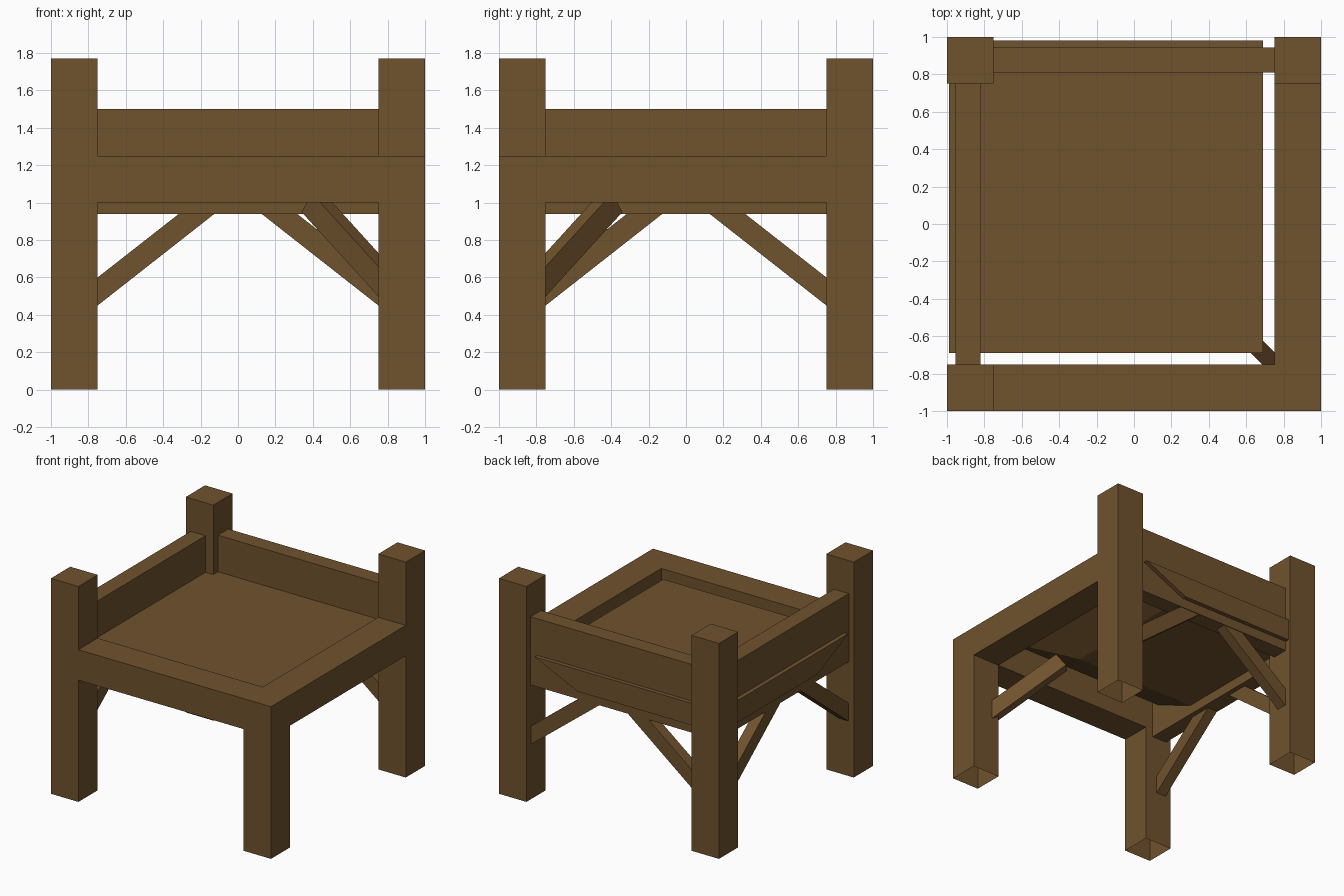
import bpy, bmesh
from mathutils import Vector

if "Cube" in bpy.data.objects:
    bpy.data.objects.remove(bpy.data.objects["Cube"])

wood = bpy.data.materials.new("brown wood")
wood.diffuse_color = (0.162, 0.085, 0.027, 1)
wood.use_nodes = True
wood.node_tree.nodes["Principled BSDF"].inputs["Base Color"].default_value = wood.diffuse_color


def solid(name, bottom, top, open_bottom=False):
    """Solid between two matching four-point loops."""
    bm = bmesh.new()
    lo = [bm.verts.new(p) for p in bottom]
    hi = [bm.verts.new(p) for p in top]
    bm.faces.new(hi)
    base = bm.faces.new(lo[::-1])
    for i in range(4):
        j = (i + 1) % 4
        bm.faces.new((lo[i], lo[j], hi[j], hi[i]))
    bmesh.ops.recalc_face_normals(bm, faces=bm.faces[:])
    if open_bottom:
        bmesh.ops.delete(bm, geom=[base], context='FACES_ONLY')
    me = bpy.data.meshes.new(name)
    bm.to_mesh(me)
    bm.free()
    me.materials.append(wood)
    ob = bpy.data.objects.new(name, me)
    bpy.context.collection.objects.link(ob)
    return ob


def rect(x0, x1, y0, y1, z):
    return [(x0, y0, z), (x1, y0, z), (x1, y1, z), (x0, y1, z)]


def box(name, x0, x1, y0, y1, z0, z1, open_bottom=False):
    return solid(name, rect(x0, x1, y0, y1, z0), rect(x0, x1, y0, y1, z1), open_bottom)


P = 0.75  # inner edge of the posts

# Corner posts: three tall, the front right one ends level with the beams
for name, x, y, h in (("front_left_post", -1, -1, 1.77), ("back_left_post", -1, P, 1.77),
                      ("back_right_post", P, P, 1.77), ("front_right_post", P, -1, 1.25)):
    box(name, x, x + 0.25, y, y + 0.25, 0, h, open_bottom=True)

# Low thick beams on the front and right
box("front_beam", -P, P, -1, -P, 1.0, 1.25)
box("right_beam", P, 1, -P, P, 1.0, 1.25)

# High thin rails on the back and left
box("back_rail", -P, P, 0.81, 0.945, 0.94, 1.5)
box("left_rail", -0.955, -0.82, -P, P, 0.94, 1.5)

# Floor slab, its underside sloping in from the front and right edges
solid("floor", rect(-0.99, 0.30, -0.30, 0.98, 1.02), rect(-0.99, 0.69, -0.69, 0.98, 1.2))

# Slanted braces under the back and left rails
profile = [(0.77, 0.435), (0.12, 0.945), (0.31, 0.945), (0.77, 0.585)]
for s, side in ((-1, "a"), (1, "b")):
    solid("back_brace_" + side, [(s * a, 0.85, z) for a, z in profile],
          [(s * a, 0.94, z) for a, z in profile])
    solid("left_brace_" + side, [(-0.95, s * a, z) for a, z in profile],
          [(-0.86, s * a, z) for a, z in profile])

# Diagonal brace from the front right post up to the floor
across = Vector((0.033, 0.033, 0))
rise = Vector((0.055, -0.055, 0.10))
foot, head = Vector((0.80, -0.80, 0.48)), Vector((0.373, -0.373, 0.95))
loops = [[p - across, p + across, p + rise + across, p + rise - across] for p in (foot, head)]
solid("corner_brace", *loops)
